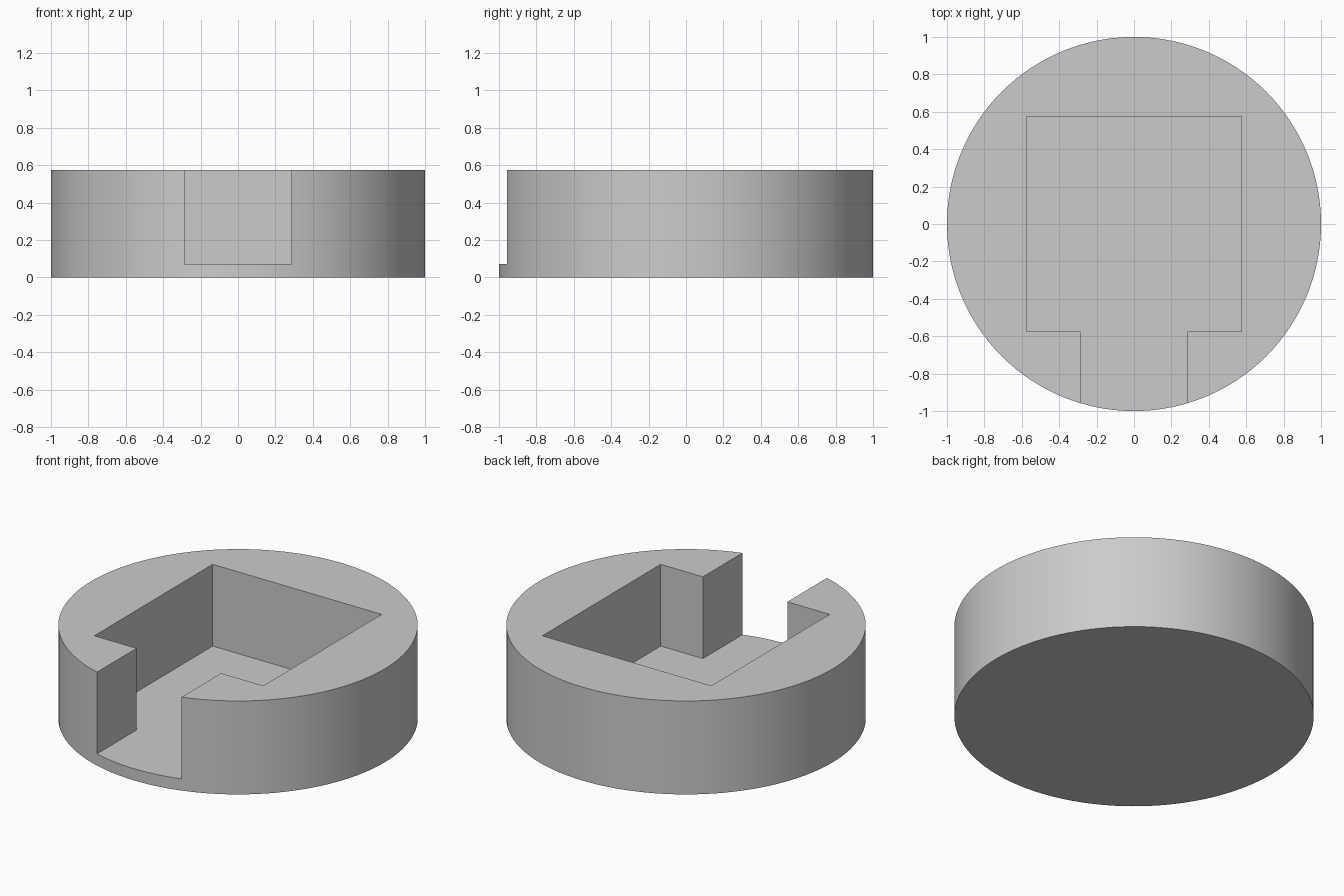
import bpy
import bmesh
import math

if "Cube" in bpy.data.objects:
    bpy.data.objects.remove(bpy.data.objects["Cube"], do_unlink=True)

HEIGHT = 0.574      # total height
FLOOR = 0.072       # floor thickness
HALF = 0.574        # half width of the square pocket
SLOT = HALF / 2     # half width of the front opening

grey = bpy.data.materials.new("plain grey")
grey.use_nodes = True
colour = (0.6, 0.6, 0.6, 1)
grey.diffuse_color = colour
grey.node_tree.nodes["Principled BSDF"].inputs["Base Color"].default_value = colour


def prism(name, outline, bottom, top):
    """Extrude a flat outline between two heights."""
    bm = bmesh.new()
    base = bm.faces.new([bm.verts.new((x, y, bottom)) for x, y in outline])
    side = bmesh.ops.extrude_face_region(bm, geom=[base])
    verts = [v for v in side["geom"] if isinstance(v, bmesh.types.BMVert)]
    bmesh.ops.translate(bm, vec=(0, 0, top - bottom), verts=verts)
    bmesh.ops.recalc_face_normals(bm, faces=bm.faces)
    mesh = bpy.data.meshes.new(name)
    bm.to_mesh(mesh)
    bm.free()
    mesh.materials.append(grey)
    obj = bpy.data.objects.new(name, mesh)
    bpy.context.collection.objects.link(obj)
    return obj


# Round body
sides = 128
circle = [(math.cos(math.tau * i / sides), math.sin(math.tau * i / sides))
          for i in range(sides)]
body = prism("round_holder", circle, 0, HEIGHT)

# Square pocket with a narrower opening through the front
right_half = [(SLOT, -1.2), (SLOT, -HALF), (HALF, -HALF), (HALF, HALF)]
outline = right_half + [(-x, y) for x, y in reversed(right_half)]
cutter = prism("pocket_cutter", outline, FLOOR, HEIGHT + 0.2)
cutter.hide_render = True

cut = body.modifiers.new("pocket", 'BOOLEAN')
cut.operation = 'DIFFERENCE'
cut.solver = 'EXACT'
cut.object = cutter

bpy.ops.object.select_all(action='DESELECT')
body.select_set(True)
bpy.context.view_layer.objects.active = body
bpy.ops.object.modifier_apply(modifier=cut.name)
bpy.data.objects.remove(cutter, do_unlink=True)

# Smooth round wall, sharp edges
bpy.ops.object.shade_smooth_by_angle(angle=math.radians(30))
